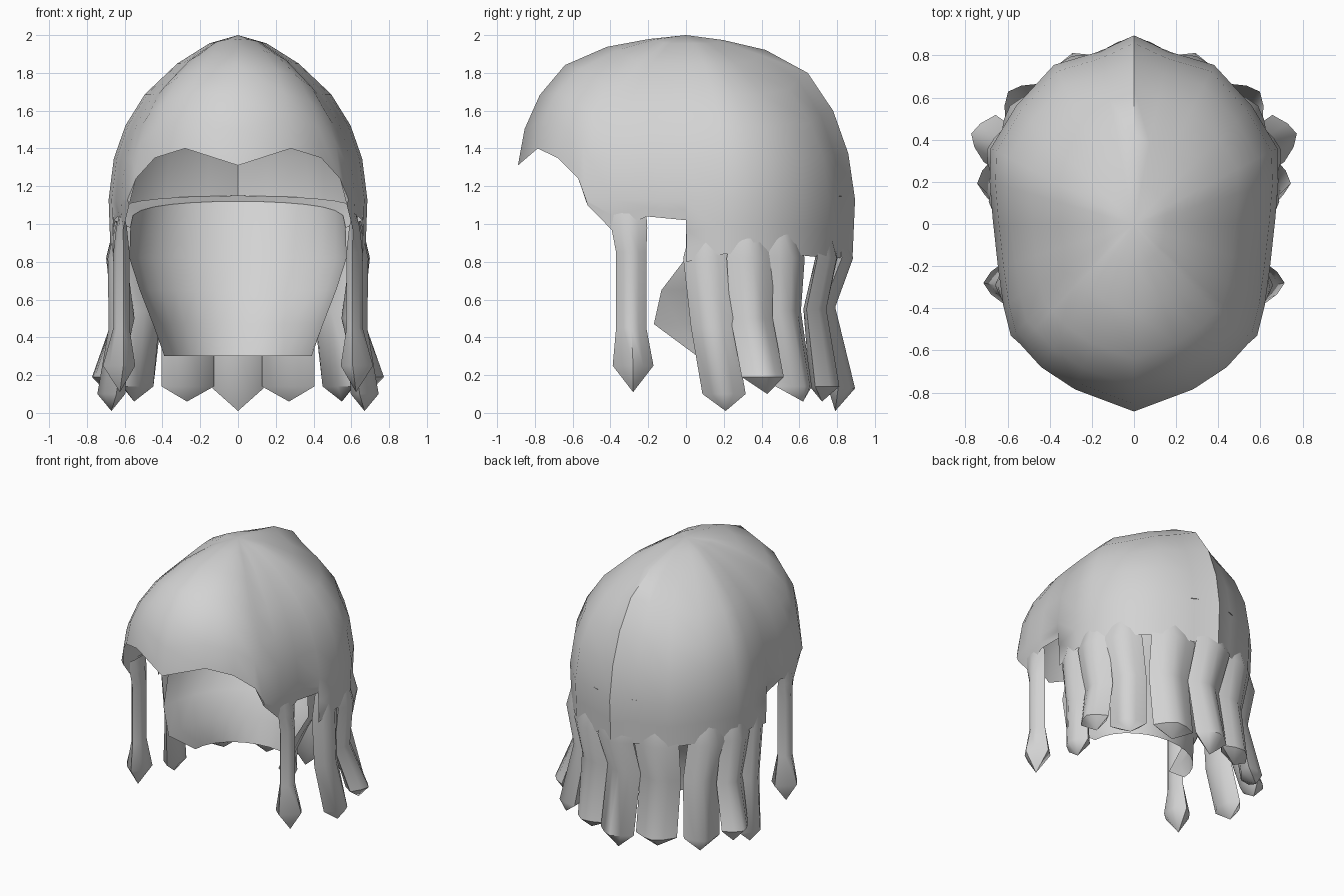
import bpy, bmesh, math
from mathutils import Vector

if "Cube" in bpy.data.objects:
    bpy.data.objects.remove(bpy.data.objects["Cube"])

hair = bpy.data.materials.new("light_grey_hair")
hair.diffuse_color = (0.65, 0.65, 0.65, 1)
hair.use_nodes = True
hair.node_tree.nodes["Principled BSDF"].inputs["Base Color"].default_value = hair.diffuse_color


def finish(name, rows, closed=False, angle=50):
    """Skin a grid of point rows into one smooth-shaded object."""
    bm = bmesh.new()
    grid = [[bm.verts.new(p) for p in row] for row in rows]
    n = len(rows[0])
    for a, b in zip(grid, grid[1:]):
        for i in range(n if closed else n - 1):
            j = (i + 1) % n
            bm.faces.new((a[i], a[j], b[j], b[i]))
    bmesh.ops.remove_doubles(bm, verts=bm.verts, dist=0.0005)
    bmesh.ops.recalc_face_normals(bm, faces=bm.faces)
    mesh = bpy.data.meshes.new(name)
    bm.to_mesh(mesh)
    bm.free()
    mesh.materials.append(hair)
    obj = bpy.data.objects.new(name, mesh)
    bpy.context.collection.objects.link(obj)
    bpy.ops.object.select_all(action='DESELECT')
    obj.select_set(True)
    bpy.context.view_layer.objects.active = obj
    bpy.ops.object.shade_smooth_by_angle(angle=math.radians(angle))


# Half outline of the cap, front to back: x, y, lower edge height
outline = [
    (0, -.89, 1.31), (.28, -.785, 1.4), (.44, -.68, 1.35), (.54, -.57, 1.24),
    (.585, -.53, 1.1), (.62, -.39, .96), (.645, -.21, 1.04), (.668, 0, 1.02),
    (.669, .004, .8), (.685, .2, .84), (.68, .36, .84), (.56, .56, .84),
    (.38, .755, .82), (.16, .82, .82), (0, .895, .82)]
# Dome curve: radius fraction, height fraction
dome = [(0, 1), (.22, .97), (.47, .91), (.72, .77), (.87, .54), (.96, .28), (1, 0)]


def column(x, y, edge):
    """One cap profile from crown to widest height, then down to its edge."""
    wide = max(edge, 1.13)
    drop = .13 * min(1, abs(x) / .5)      # flatter shoulders beside the crown
    pts = [(x * r, y * r, wide + (2 - wide) * (h - drop * math.sin(math.pi * r * r)))
           for r, h in dome]
    s = .985 if edge < wide else 1
    return pts + [(x * (1 + s) / 2, y * (1 + s) / 2, (wide + edge) / 2),
                  (x * s, y * s, edge)]


# Cap: full ring of columns, left half mirrored
ring = outline + [(-x, y, z) for x, y, z in outline[-2:0:-1]]
finish("hair_cap", [column(*c) for c in ring + ring[:1]])


def arc(w, y, depth, z, rise=0):
    """Half ellipse open to the front."""
    angles = [math.pi * i / 14 for i in range(15)]
    return [Vector((w * math.cos(a), y + depth * math.sin(a),
                    z + rise * max(0, math.sin(a)) ** .5)) for a in angles]


# Lining: from the inside of the cap down to the nape
rim = arc(.57, 0, .74, .98, .14)
finish("lining_ledge", [arc(.66, 0, .85, 1.02, .13), rim])
finish("nape_lining", [rim, arc(.575, 0, .6, .82), arc(.52, -.13, .62, .65),
                       arc(.45, -.17, .59, .47), arc(.39, .06, .31, .3)])

# Lock section, ridged on the outward side
section = [(-1, -.2), (-.5, .6), (0, 1), (.5, .6), (1, -.2), (.5, -.9), (-.5, -.9)]


def lock(name, turn, stations, tip):
    """Tapered lock; turn is its outward heading, stations are (centre, width, depth)."""
    out = Vector((math.cos(turn), math.sin(turn), 0))
    tan = Vector((-out.y, out.x, 0))
    rows = [[Vector(c) + tan * u * w + out * v * d for u, v in section]
            for c, w, d in stations] + [[Vector(tip)] * len(section)]
    finish(name, rows, closed=True)


def both_sides(name, turn, stations, tip):
    def flip(p):
        return (-p[0], p[1], p[2])
    lock(name + "_right", turn, stations, tip)
    lock(name + "_left", math.pi - turn, [(flip(c), w, d) for c, w, d in stations],
         flip(tip))


def hanging(top, kink, end, width):
    """Stations of a back lock: buried root, top, kink and flared end."""
    x, y = top
    return [((x * .97, y * .97, 1.02), width * .6, .02), ((x, y, .82), width * 1.1, .05),
            (kink, width, .055), (end, width, .075)]


# Sideburns
x, y = .615, -.29
both_sides("sideburn", 0, [((x, y - .01, 1.06), .09, .01), ((x, y - .01, .98), .095, .03),
                           ((x, y, .85), .08, .045), ((x, y, .45), .08, .045),
                           ((x + .01, y + .01, .25), .108, .09)], (x + .01, y + .01, .11))

# Back locks, ear to nape
both_sides("ear_lock", -.1, hanging((.64, .11), (.63, .14, .45), (.67, .2, .1), .115),
           (.67, .21, .01))
both_sides("side_lock", .25, hanging((.65, .34), (.61, .35, .5), (.7, .41, .19), .115),
           (.69, .43, .1))
both_sides("corner_lock", .7, hanging((.55, .53), (.49, .52, .54), (.54, .58, .14), .125),
           (.55, .62, .06))
both_sides("rear_lock", 1.28, hanging((.28, .75), (.27, .69, .55), (.27, .74, .14), .145),
           (.27, .72, .06))
lock("nape_lock", math.pi / 2, hanging((0, .835), (0, .735, .56), (0, .82, .13), .135),
     (0, .79, .01))
